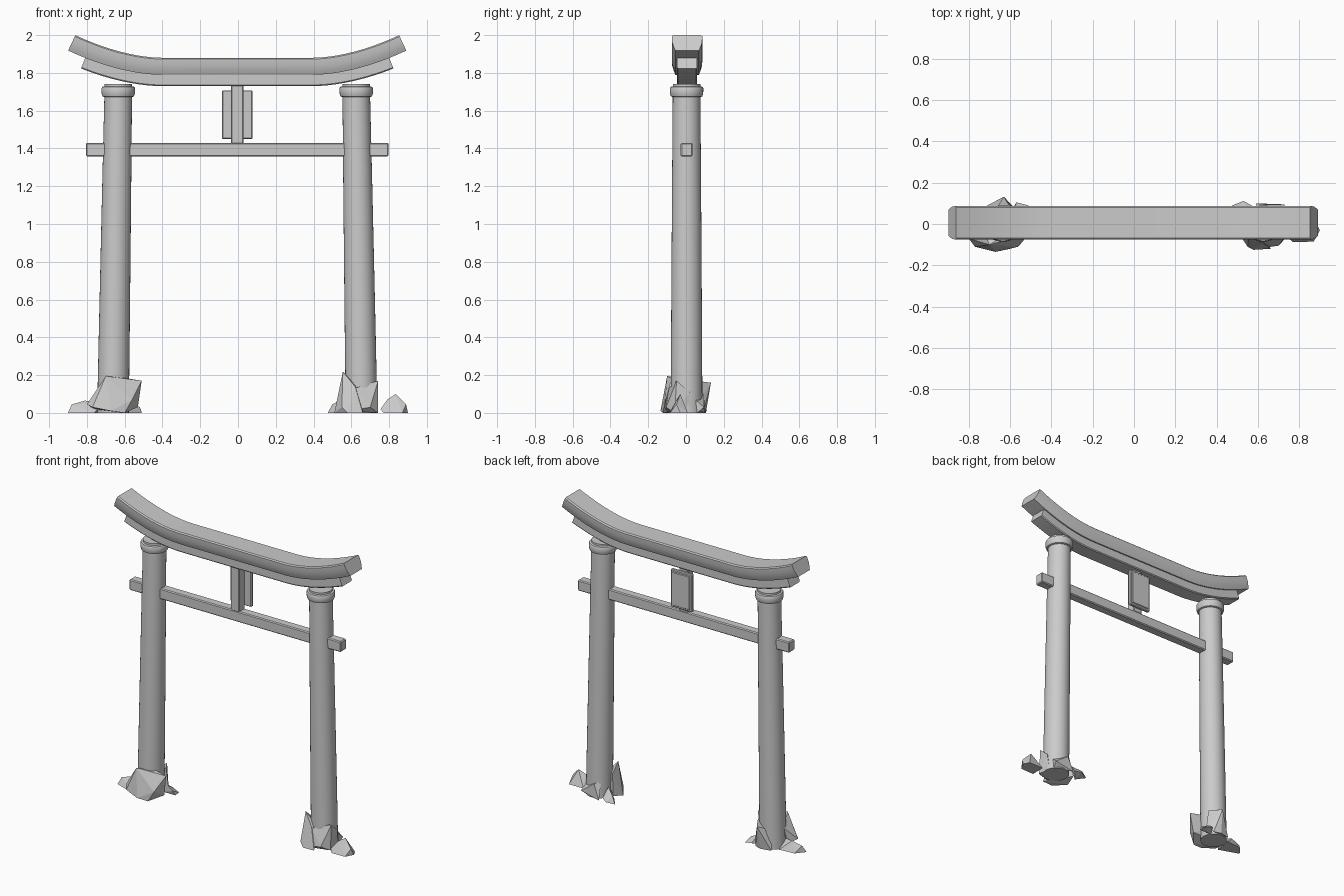
import bpy, bmesh
from math import sin, cos, pi, sqrt, radians

CX, CY = -0.004, 0.003      # centre of the gate itself


def make(name, bm, smooth=None):
    bmesh.ops.recalc_face_normals(bm, faces=bm.faces)
    me = bpy.data.meshes.new(name)
    bm.to_mesh(me)
    bm.free()
    ob = bpy.data.objects.new(name, me)
    bpy.context.collection.objects.link(ob)
    if smooth:
        bpy.ops.object.select_all(action='DESELECT')
        ob.select_set(True)
        bpy.context.view_layer.objects.active = ob
        bpy.ops.object.shade_smooth_by_angle(angle=radians(smooth))
    return ob


def skin(name, rings, smooth=None):
    """Bridge closed rings of points and cap both ends."""
    bm = bmesh.new()
    vs = [[bm.verts.new(p) for p in r] for r in rings]
    n = len(vs[0])
    for a, b in zip(vs, vs[1:]):
        for i in range(n):
            j = (i + 1) % n
            bm.faces.new((a[i], a[j], b[j], b[i]))
    bm.faces.new(vs[0])
    bm.faces.new(vs[-1])
    return make(name, bm, smooth)


def box(name, x0, x1, y0, y1, z0, z1, bevel=0.006):
    bm = bmesh.new()
    bmesh.ops.create_cube(bm, size=1)
    for v in bm.verts:
        v.co = ((x0 + x1) / 2 + v.co.x * (x1 - x0),
                (y0 + y1) / 2 + v.co.y * (y1 - y0),
                (z0 + z1) / 2 + v.co.z * (z1 - z0))
    if bevel:
        bmesh.ops.bevel(bm, geom=bm.edges[:], offset=bevel, segments=1, affect='EDGES')
    return make(name, bm)


def curved_beam(name, end, half_section):
    """Sweep a mirrored (y, height) section along the upswept roof line."""
    sec = half_section + [(-y, h) for y, h in reversed(half_section)]
    flat, run, rise, power = 0.40, 0.495, 0.128, 1.8
    side = [flat + (end - flat) * i / 10 for i in range(11)]
    rings = []
    for x in [-x for x in reversed(side)] + side:
        t = max(0, abs(x) - flat) / run
        z = 1.79 + rise * t ** power
        slope = rise * power / run * t ** (power - 1) * (1 if x > 0 else -1)
        k = 1 / sqrt(1 + slope * slope)
        rings.append([(CX + x - h * slope * k, CY + 0.003 + y, z + h * k) for y, h in sec])
    return skin(name, rings, 25)


# Roof beams
curved_beam("top_beam", 0.895, [(0.062, 0), (0.070, 0.018), (0.079, 0.048), (0.081, 0.083), (0.073, 0.09)])
curved_beam("under_beam", 0.805, [(0.048, -0.06), (0.053, -0.054), (0.053, 0.002)])

# Leaning pillars and their collars
N = 32


def lathe(name, s, profile):
    rings = []
    for r, z in profile:
        cx = CX + s * (0.658 - 0.0165 * z)
        rings.append([(cx + r * cos(2 * pi * i / N), CY + r * sin(2 * pi * i / N), z) for i in range(N)])
    return skin(name, rings, 35)


for s, side in ((-1, "left"), (1, "right")):
    lathe(side + "_pillar", s, [(0.084, 0), (0.082, 0.4), (0.0795, 0.8), (0.0765, 1.25), (0.073, 1.69)])
    lathe(side + "_collar", s, [(0.074, 1.672), (0.083, 1.676), (0.088, 1.69), (0.089, 1.718),
                                (0.085, 1.726), (0.073, 1.729), (0.073, 1.742)])

# Tie beam, centre post and framed plaque facing the back
box("tie_beam", -0.805, 0.797, -0.028, 0.034, 1.357, 1.43)
box("centre_post", -0.036, 0.028, -0.028, 0.034, 1.425, 1.74, 0.004)
box("plaque", -0.085, 0.077, 0.034, 0.056, 1.45, 1.708, 0.005)
box("plaque_panel", -0.070, 0.062, 0.05, 0.062, 1.465, 1.693, 0.003)


# Faceted rocks around the pillar feet
def rock(name, pts):
    bm = bmesh.new()
    for p in pts:
        bm.verts.new(p)
    out = bmesh.ops.convex_hull(bm, input=bm.verts[:])
    junk = set(out["geom_interior"]) | set(out["geom_unused"])
    bmesh.ops.delete(bm, geom=[g for g in junk if isinstance(g, bmesh.types.BMVert)], context='VERTS')
    return make(name, bm)


rock("left_front_rock", [
    (-0.80, -0.07, 0.045), (-0.73, -0.09, 0.15), (-0.70, -0.10, 0.195), (-0.51, -0.05, 0.17),
    (-0.56, -0.11, 0.07), (-0.67, -0.135, 0.01), (-0.77, -0.11, 0.03), (-0.53, -0.04, 0.03),
    (-0.76, -0.02, 0.02), (-0.74, 0.0, 0.13), (-0.60, -0.04, 0.185), (-0.60, -0.12, 0.0)])
rock("left_back_rock", [
    (-0.71, 0.09, 0.0), (-0.63, 0.132, 0.16), (-0.59, 0.09, 0.0), (-0.58, 0.05, 0.17),
    (-0.56, 0.05, 0.03), (-0.68, 0.05, 0.12), (-0.64, 0.105, 0.0)])
rock("left_outer_stone", [
    (-0.90, -0.02, 0.0), (-0.88, 0.0, 0.045), (-0.81, 0.01, 0.065), (-0.72, -0.03, 0.05),
    (-0.76, -0.07, 0.0), (-0.74, 0.05, 0.0), (-0.85, 0.04, 0.0)])
rock("left_inner_stone", [
    (-0.51, 0.09, 0.005), (-0.57, 0.105, 0.02), (-0.52, 0.04, 0.03), (-0.60, 0.05, 0.0),
    (-0.58, 0.05, 0.06), (-0.51, 0.05, 0.0)])
rock("right_front_rock", [
    (0.51, -0.05, 0.0), (0.555, -0.06, 0.218), (0.62, -0.09, 0.14), (0.55, -0.11, 0.03),
    (0.58, -0.125, 0.0), (0.66, -0.12, 0.0), (0.53, 0.03, 0.02), (0.55, 0.01, 0.16), (0.65, -0.05, 0.12)])
rock("right_corner_rock", [
    (0.59, -0.12, 0.01), (0.70, -0.105, 0.03), (0.742, -0.06, 0.0), (0.742, -0.05, 0.17),
    (0.62, -0.09, 0.13), (0.742, 0.02, 0.11), (0.73, 0.03, 0.0), (0.65, -0.03, 0.15)])
rock("right_back_rock", [
    (0.59, 0.10, 0.0), (0.63, 0.095, 0.1), (0.73, 0.095, 0.03), (0.72, 0.05, 0.07),
    (0.60, 0.06, 0.12), (0.72, 0.06, 0.0)])
rock("right_inner_stone", [
    (0.475, 0.09, 0.0), (0.53, 0.112, 0.01), (0.57, 0.09, 0.02), (0.50, 0.08, 0.045),
    (0.56, 0.04, 0.08), (0.52, 0.03, 0.0)])
rock("right_outer_stone", [
    (0.90, -0.03, 0.0), (0.89, -0.05, 0.045), (0.835, -0.03, 0.1), (0.79, -0.05, 0.07),
    (0.755, -0.075, 0.02), (0.77, -0.088, 0.0), (0.87, -0.085, 0.0), (0.88, 0.01, 0.0), (0.77, 0.01, 0.0)])
